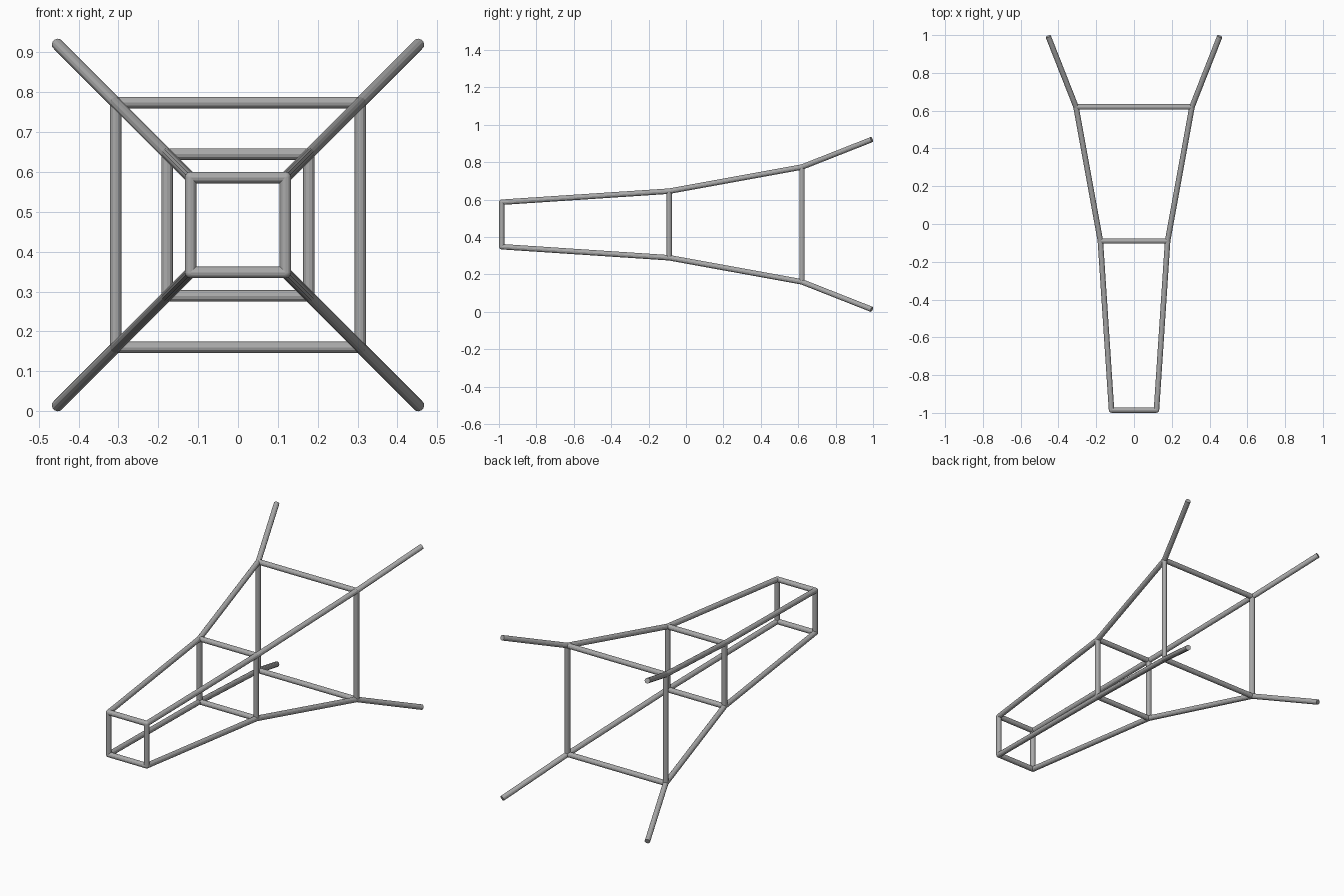
import bpy
from mathutils import Vector

if "Cube" in bpy.data.objects:
    bpy.data.objects.remove(bpy.data.objects["Cube"])

steel = bpy.data.materials.new("steel_grey")
steel.use_nodes = True
GREY = (0.4, 0.4, 0.4, 1)
steel.diffuse_color = GREY
steel.node_tree.nodes["Principled BSDF"].inputs["Base Color"].default_value = GREY

MID_Z = 0.467
RADIUS = 0.0145
CORNERS = [(1, 1), (-1, 1), (-1, -1), (1, -1)]
# Stations along the frame: y position, half width
STATIONS = [(-0.985, 0.119), (-0.09, 0.178), (0.62, 0.307), (0.993, 0.454)]


def node(station, corner):
    y, half = STATIONS[station]
    sx, sz = CORNERS[corner % 4]
    return Vector((sx * half, y, MID_Z + sz * half))


def bar(name, a, b, sides=12):
    """Round bar between two points."""
    axis = b - a
    bpy.ops.mesh.primitive_cylinder_add(vertices=sides, radius=RADIUS, depth=axis.length,
                                        location=(a + b) / 2)
    obj = bpy.context.object
    obj.name = name
    obj.rotation_euler = axis.to_track_quat("Z", "Y").to_euler()
    obj.data.materials.append(steel)
    bpy.ops.object.shade_smooth_by_angle(angle=0.35)
    return obj


def joint(name, at):
    """Small ball that closes the corner where bars meet."""
    bpy.ops.mesh.primitive_uv_sphere_add(segments=12, ring_count=8, radius=RADIUS, location=at)
    obj = bpy.context.object
    obj.name = name
    obj.data.materials.append(steel)
    bpy.ops.object.shade_smooth()


# Square cross frames with corner joints
for s, label in enumerate(["front", "middle", "rear"]):
    for c in range(4):
        bar(f"{label}_frame_bar", node(s, c), node(s, c + 1))
        joint(f"{label}_joint", node(s, c))

# Long rails, flaring into four free legs at the rear
for s, label in enumerate(["front_rail", "middle_rail", "rear_leg"]):
    for c in range(4):
        bar(label, node(s, c), node(s + 1, c))
